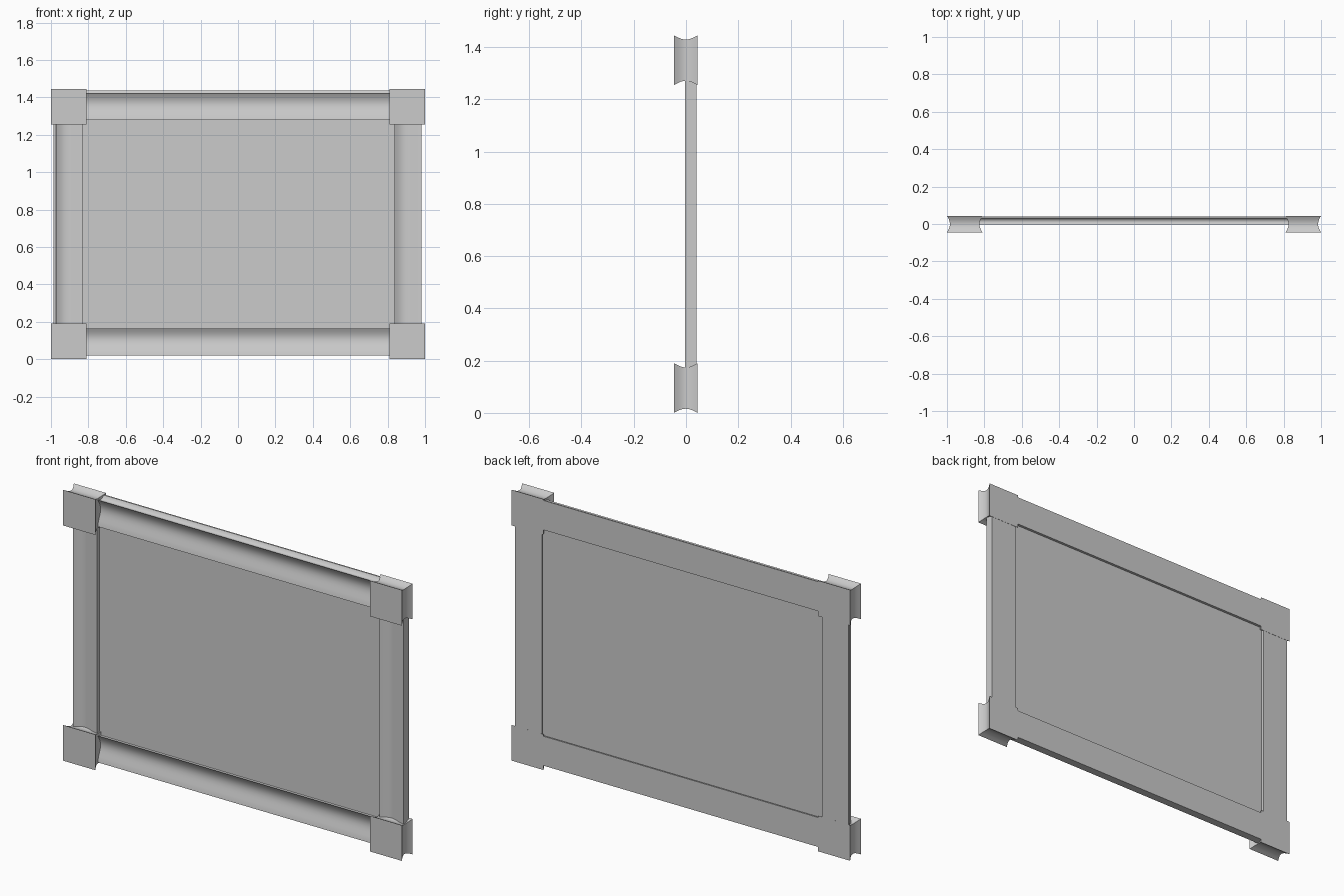
import bpy, bmesh, math
from mathutils import Vector

cube = bpy.data.objects.get("Cube")
if cube:
    bpy.data.objects.remove(cube, do_unlink=True)

grey = bpy.data.materials.new("light grey")
grey.use_nodes = True
colour = (0.6, 0.6, 0.6, 1)
grey.diffuse_color = colour
grey.node_tree.nodes["Principled BSDF"].inputs["Base Color"].default_value = colour


def loft(name, rings):
    """Skin a solid over a row of matching closed rings."""
    bm = bmesh.new()
    loops = [[bm.verts.new(p) for p in ring] for ring in rings]
    n = len(loops[0])
    for a, b in zip(loops, loops[1:]):
        for i in range(n):
            j = (i + 1) % n
            bm.faces.new((a[i], a[j], b[j], b[i]))
    bm.faces.new(loops[0])
    bm.faces.new(loops[-1])
    bmesh.ops.recalc_face_normals(bm, faces=bm.faces)
    mesh = bpy.data.meshes.new(name)
    bm.to_mesh(mesh)
    bm.free()
    mesh.materials.append(grey)
    obj = bpy.data.objects.new(name, mesh)
    bpy.context.collection.objects.link(obj)
    bpy.ops.object.select_all(action="DESELECT")
    obj.select_set(True)
    bpy.context.view_layer.objects.active = obj
    bpy.ops.object.shade_smooth_by_angle(angle=math.radians(35))
    return obj


# Moulding cross-section: (across, depth), with a hollow front and a stepped edge
width, steps = 0.157, 10
profile = [(0, 0.04), (0, -0.003)]
for i in range(1, steps):
    t = i / steps
    profile.append((0.142 * t, -0.003 + 0.02 * math.sin(math.pi * t ** 1.4)))
profile += [(0.142, -0.003), (0.137, 0.008), (0.138, 0.018),
            (0.144, 0.027), (width, 0.033), (width, 0.04)]

# Horizontal rails, stepped edge upwards
for name, z in (("bottom_rail", 0.021), ("top_rail", 1.279)):
    loft(name, [[(x, y, z + u) for u, y in profile] for x in (-0.83, 0.83)])

# Upright rails, stepped edge towards -x
for name, x in (("right_rail", -0.83), ("left_rail", 0.98)):
    loft(name, [[(x - u, y, z) for u, y in profile] for z in (0.17, 1.275)])

# Corner blocks with hollowed sides
half, height = 0.095, 1.445
for side, sx in (("left", 1), ("right", -1)):
    for level, cz in (("bottom", half), ("top", height - half)):
        rings = []
        for i in range(11):
            t = i / 10
            r = half - 0.016 * math.sin(math.pi * t)
            y = -0.046 + 0.09 * t
            rings.append([(sx * (1 - half) + a * r, y, cz + b * r)
                          for a, b in ((-1, -1), (1, -1), (1, 1), (-1, 1))])
        loft(f"{level}_{side}_corner_block", rings)

# Flat panel held between the rails
loft("panel", [[(x, y, z) for x, z in
                ((-0.86, 0.12), (0.86, 0.12), (0.86, 1.32), (-0.86, 1.32))]
               for y in (0.018, 0.026)])
